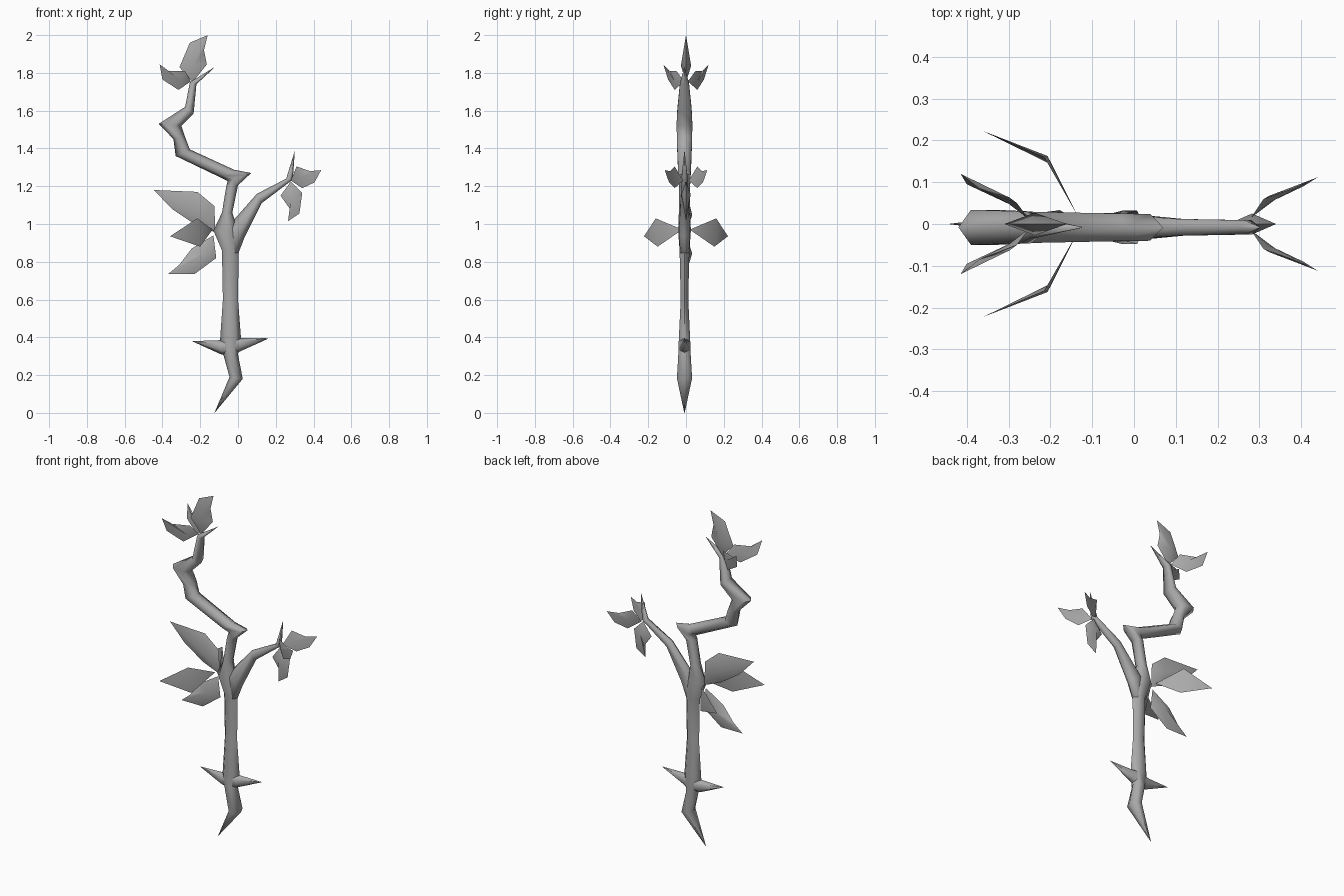
import bpy, bmesh, math
from mathutils import Vector

default_cube = bpy.data.objects.get("Cube")
if default_cube:
    bpy.data.objects.remove(default_cube, do_unlink=True)

grey = bpy.data.materials.new("plain_grey")
grey.use_nodes = True
grey.diffuse_color = (0.4, 0.4, 0.4, 1)
shader = grey.node_tree.nodes["Principled BSDF"]
shader.inputs["Base Color"].default_value = grey.diffuse_color
shader.inputs["Roughness"].default_value = 0.8

SIDES = 6
STEM_Y = -0.008


def finish(name, bm, smooth_angle):
    """Turn the bmesh into a smooth-shaded object that keeps its sharp rims."""
    bmesh.ops.remove_doubles(bm, verts=bm.verts, dist=0.0005)
    bmesh.ops.recalc_face_normals(bm, faces=bm.faces)
    mesh = bpy.data.meshes.new(name)
    bm.to_mesh(mesh)
    bm.free()
    for face in mesh.polygons:
        face.use_smooth = True
    mesh.set_sharp_from_angle(angle=math.radians(smooth_angle))
    mesh.materials.append(grey)
    obj = bpy.data.objects.new(name, mesh)
    bpy.context.collection.objects.link(obj)
    return obj


def limb(name, sections):
    """Loft rings, each given by two opposite edge points (x, z) and a half depth."""
    bm = bmesh.new()
    rings = []
    for ax, az, bx, bz, depth in sections:
        a, b = Vector((ax, STEM_Y, az)), Vector((bx, STEM_Y, bz))
        ring = []
        for i in range(SIDES):
            t = math.tau * i / SIDES
            point = (a + b) / 2 + (a - b) / 2 * math.cos(t)
            point.y += depth * math.sin(t) / math.sin(math.tau / SIDES)
            ring.append(bm.verts.new(point))
        rings.append(ring)
    for low, high in zip(rings, rings[1:]):
        for i in range(SIDES):
            j = (i + 1) % SIDES
            bm.faces.new((low[i], low[j], high[j], high[i]))
    for ring in (rings[0], rings[-1]):
        bm.faces.new(ring)
    bmesh.ops.dissolve_degenerate(bm, dist=0.0005, edges=bm.edges)
    return finish(name, bm, 80)


def leaf(name, outline, bulge, paired=False):
    """Lens-shaped leaf: a rim with a raised point on both faces, beside the root."""
    bm = bmesh.new()
    rim = [bm.verts.new(p) for p in outline]
    middle = (rim[1].co + rim[-1].co) / 2
    for side in (-1, 1):
        peak = bm.verts.new(middle + Vector((0, side * bulge, 0)))
        for i, vert in enumerate(rim):
            bm.faces.new((vert, rim[(i + 1) % len(rim)], peak))
    obj = finish(name, bm, 75)
    if paired:
        mirror = obj.modifiers.new("front_and_back", "MIRROR")
        mirror.use_axis = (False, True, False)
        mirror.use_mirror_merge = False
    return obj


def flat(points):
    return [(x, 0, z) for x, z in points]


# Main stem, from the pointed foot through the crooked top
limb("stem", [
    (-.125, .0, -.124, .0, .001),
    (-.045, .19, .025, .18, .04),
    (-.075, .30, .0, .31, .033),
    (-.095, .385, .016, .395, .03),
    (-.08, .6, .0, .6, .02),
    (-.085, .86, .003, .86, .026),
    (-.13, .965, .0, .965, .034),
    (-.085, 1.06, -.03, 1.06, .03),
    (-.062, 1.2, .0, 1.205, .03),
    (-.055, 1.228, .07, 1.27, .032),
    (-.09, 1.245, -.02, 1.287, .033),
    (-.33, 1.36, -.255, 1.395, .038),
    (-.342, 1.45, -.278, 1.455, .04),
    (-.42, 1.53, -.30, 1.52, .042),
    (-.28, 1.62, -.235, 1.585, .038),
    (-.255, 1.75, -.22, 1.74, .024),
    (-.125, 1.83, -.124, 1.829, .001),
])

# Side branch
limb("side_branch", [
    (-.08, .82, .0, .84, .022),
    (-.05, .99, .035, .93, .03),
    (.10, 1.16, .125, 1.11, .02),
    (.255, 1.24, .29, 1.235, .017),
    (.30, 1.385, .301, 1.385, .001),
])

# Thorns across the lower stem
limb("left_thorn", [
    (-.03, .30, -.03, .41, .03),
    (.01, .325, .01, .397, .024),
    (.16, .393, .16, .395, .001),
])
limb("right_thorn", [
    (-.04, .30, -.04, .40, .03),
    (-.09, .31, -.09, .385, .024),
    (-.24, .378, -.24, .38, .001),
])

# Large leaves at the fork
leaf("upper_fork_leaf", flat([(-.12, .955), (-.125, 1.095), (-.215, 1.17),
                              (-.445, 1.18), (-.35, 1.08), (-.23, 1.0)]), .033)
leaf("lower_fork_leaf", flat([(-.13, .94), (-.115, .82), (-.23, .735),
                              (-.37, .735), (-.31, .785), (-.245, .87)]), .033)
leaf("fork_side_leaves", [(-.135, .02, .97), (-.215, .16, 1.03),
                          (-.36, .222, .935), (-.2, .15, .88)], .008, True)

# Leaves at the crown
leaf("crown_leaf", flat([(-.24, 1.75), (-.31, 1.83), (-.255, 1.96),
                         (-.16, 2.0), (-.18, 1.92), (-.165, 1.845)]), .027)
leaf("crown_side_leaves", [(-.25, .01, 1.755), (-.28, .05, 1.81), (-.37, .085, 1.81),
                           (-.415, .12, 1.845), (-.4, .095, 1.765),
                           (-.315, .06, 1.71)], .008, True)

# Leaves at the end of the side branch
leaf("branch_leaf", flat([(.28, 1.225), (.225, 1.15), (.275, 1.08),
                          (.265, 1.015), (.325, 1.055), (.34, 1.165)]), .025)
leaf("branch_side_leaves", [(.28, .015, 1.23), (.31, .06, 1.305), (.38, .085, 1.28),
                            (.44, .112, 1.285), (.405, .09, 1.22),
                            (.34, .06, 1.19)], .008, True)
